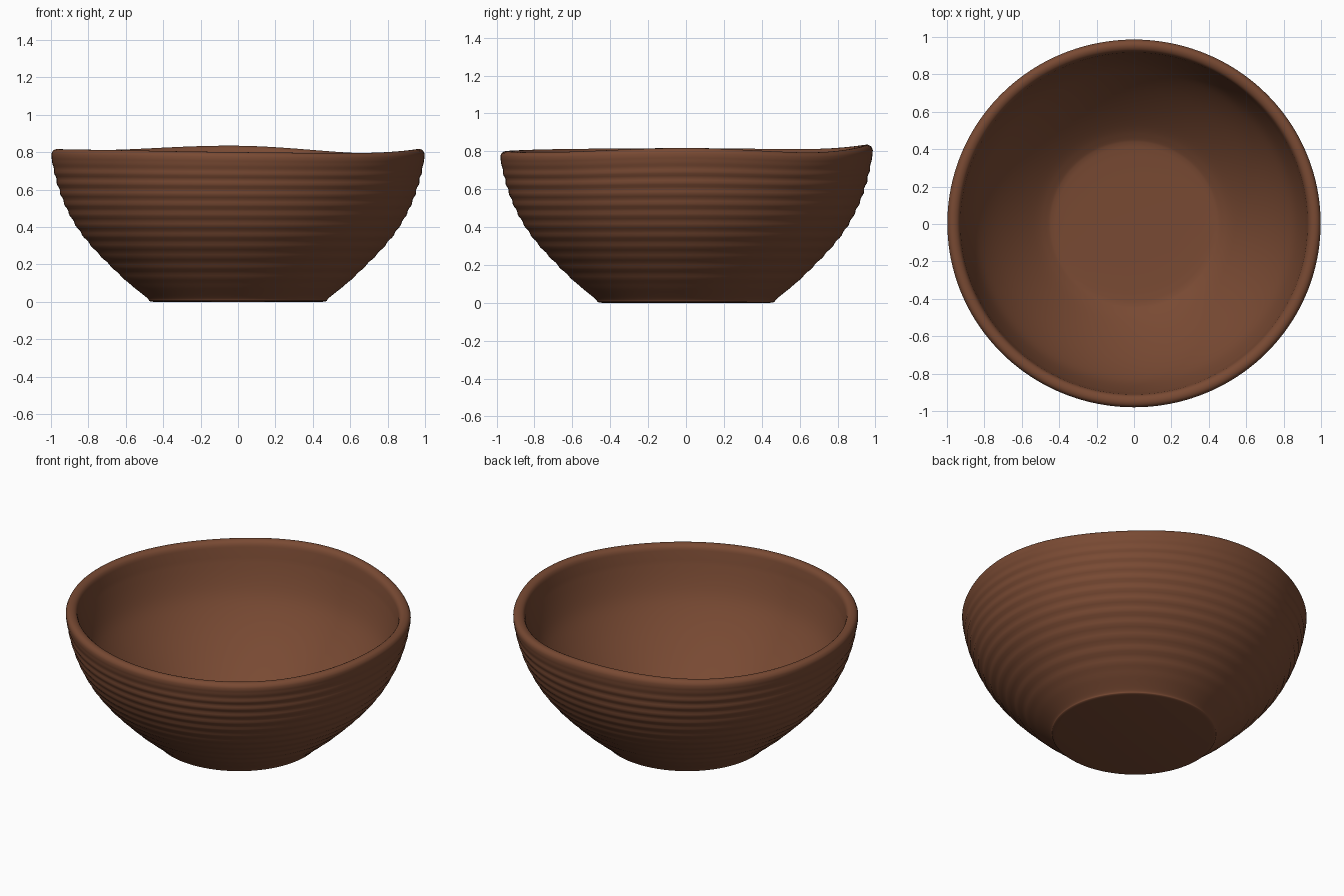
import bpy, bmesh, math

if "Cube" in bpy.data.objects:
    bpy.data.objects.remove(bpy.data.objects["Cube"])

SEG = 160

# Profile (radius, height): foot centre -> outer wall -> rolled rim -> inner floor centre
OUTER = [(0.452, 0.0), (0.474, 0.005), (0.49, 0.024), (0.59, 0.105), (0.69, 0.2),
         (0.79, 0.305), (0.865, 0.405), (0.922, 0.51), (0.96, 0.61), (0.984, 0.7), (0.997, 0.765)]
RIM = [(0.998, 0.785), (0.99, 0.802), (0.973, 0.811), (0.953, 0.809), (0.936, 0.797), (0.928, 0.775)]
INNER = [(0.92, 0.715), (0.892, 0.61), (0.855, 0.51), (0.80, 0.42), (0.725, 0.325),
         (0.63, 0.225), (0.535, 0.14), (0.47, 0.096), (0.42, 0.08), (0.25, 0.075)]

# Rim height change every 45 degrees, starting at +x
WOBBLE = [0.006, -0.017, 0.023, 0.001, 0.005, 0.0, -0.011, -0.015]


def catmull(p0, p1, p2, p3, t):
    return 0.5 * (2 * p1 + (p2 - p0) * t + (2 * p0 - 5 * p1 + 4 * p2 - p3) * t * t
                  + (3 * p1 - p0 - 3 * p2 + p3) * t ** 3)


def smooth_path(pts, steps):
    out = []
    for i in range(len(pts) - 1):
        q = [pts[max(0, min(len(pts) - 1, i + k))] for k in (-1, 0, 1, 2)]
        out += [tuple(catmull(*[c[a] for c in q], s / steps) for a in (0, 1)) for s in range(steps)]
    return out + [pts[-1]]


def rim_offset(angle):
    f = angle / (math.pi / 4)
    i = int(f)
    return catmull(*[WOBBLE[(i + k) % 8] for k in (-1, 0, 1, 2)], f - i)


# Shallow throwing ridges on the outside wall
outer = []
for r, z in smooth_path(OUTER, 8):
    fade = max(0.0, min(1.0, (z - 0.06) / 0.1, (0.76 - z) / 0.08))
    outer.append((r + 0.0035 * fade * math.sin(z * 2 * math.pi / 0.056), z))
profile = outer + smooth_path(RIM, 2) + smooth_path(INNER, 3)

# Spin the profile, letting the height drift near the rim
bm = bmesh.new()
rings = []
for r, z in profile:
    ring = []
    for i in range(SEG):
        a = 2 * math.pi * i / SEG
        ring.append(bm.verts.new((r * math.cos(a), r * math.sin(a) * 0.985 + 0.004 * z,
                                  z + rim_offset(a) * (z / 0.81) ** 4)))
    rings.append(ring)
for lo, hi in zip(rings, rings[1:]):
    for i in range(SEG):
        j = (i + 1) % SEG
        bm.faces.new((lo[i], lo[j], hi[j], hi[i]))

# Close the foot and the inner floor
for ring, z in ((rings[0], 0.0), (rings[-1], 0.075)):
    c = bm.verts.new((0, 0, z))
    for i in range(SEG):
        bm.faces.new((c, ring[i], ring[(i + 1) % SEG]))
bmesh.ops.recalc_face_normals(bm, faces=bm.faces)

mesh = bpy.data.meshes.new("bowl")
bm.to_mesh(mesh)
bm.free()
bowl = bpy.data.objects.new("bowl", mesh)
bpy.context.collection.objects.link(bowl)

# Fired clay colour
clay = bpy.data.materials.new("clay")
clay.diffuse_color = (0.19, 0.068, 0.033, 1)
clay.use_nodes = True
clay.node_tree.nodes["Principled BSDF"].inputs["Base Color"].default_value = clay.diffuse_color
mesh.materials.append(clay)

bpy.context.view_layer.objects.active = bowl
bowl.select_set(True)
bpy.ops.object.shade_smooth_by_angle(angle=math.radians(50))
